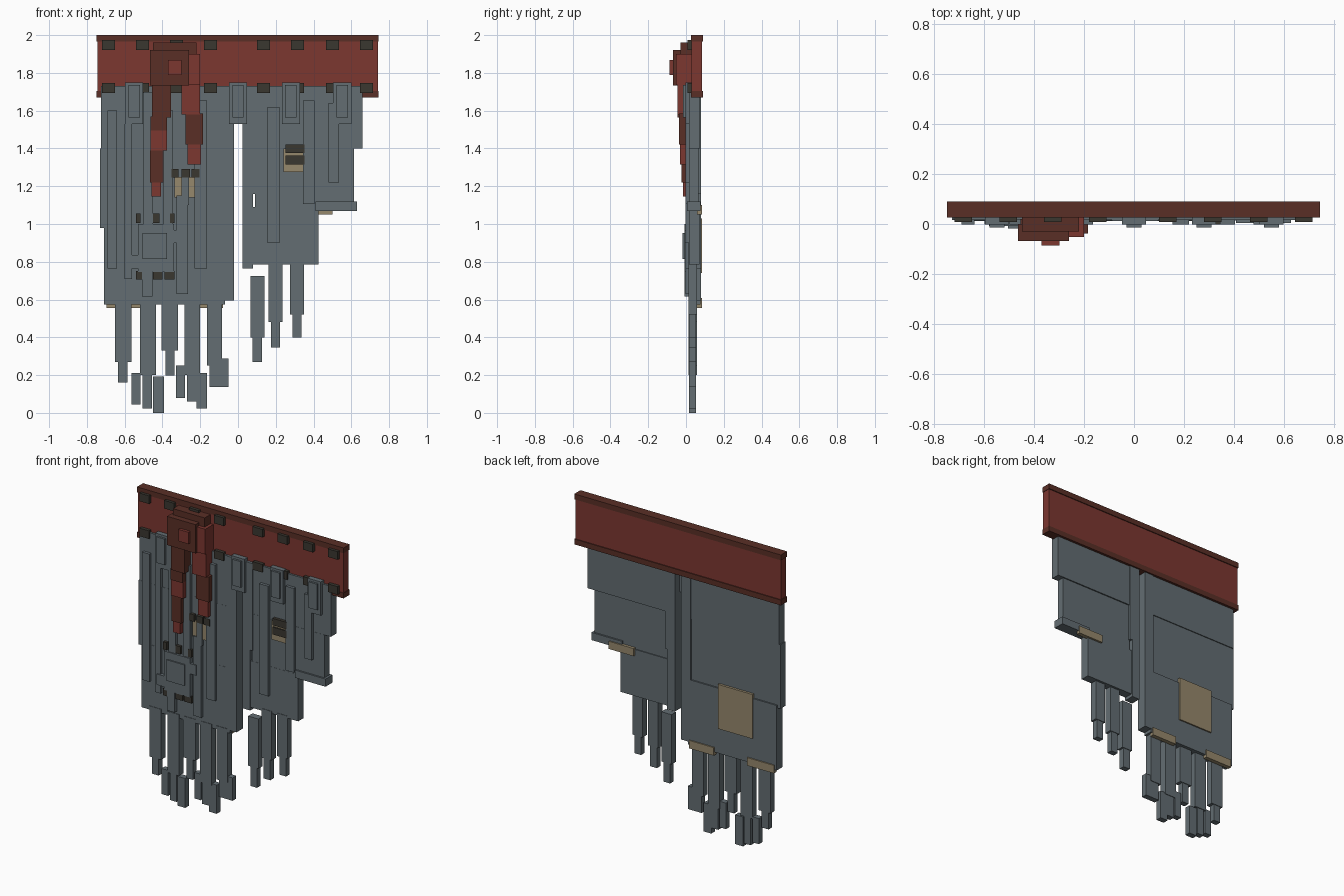
import bpy, bmesh
from mathutils import Matrix, Vector

cube = bpy.data.objects.get("Cube")
if cube:
    bpy.data.objects.remove(cube, do_unlink=True)


def material(name, rgb):
    lin = [((c / 255 + 0.055) / 1.055) ** 2.4 for c in rgb] + [1.0]
    m = bpy.data.materials.new(name)
    m.use_nodes = True
    m.diffuse_color = lin
    m.node_tree.nodes["Principled BSDF"].inputs["Base Color"].default_value = lin
    return m


RED = material("red", (124, 55, 48))
MAROON = material("dark red", (90, 47, 38))
SLATE = material("slate grey", (99, 109, 114))
DARK = material("dark brown", (58, 55, 48))
TAN = material("tan", (150, 136, 108))


def boxes(name, mat, y0, y1, rects):
    """One object made of boxes given as (x0, x1, z0, z1), sharing a depth."""
    bm = bmesh.new()
    for x0, x1, z0, z1 in rects:
        mid = Vector(((x0 + x1) / 2, (y0 + y1) / 2, (z0 + z1) / 2))
        size = Matrix.Diagonal((x1 - x0, y1 - y0, z1 - z0, 1))
        bmesh.ops.create_cube(bm, size=1, matrix=Matrix.Translation(mid) @ size)
    mesh = bpy.data.meshes.new(name)
    bm.to_mesh(mesh)
    bm.free()
    mesh.materials.append(mat)
    ob = bpy.data.objects.new(name, mesh)
    bpy.context.collection.objects.link(ob)
    return ob


# Header bar with trims and two rows of clips
boxes("header_panel", RED, 0.03, 0.084, [(-0.745, 0.742, 1.7, 1.97)])
boxes("header_trim", MAROON, 0.027, 0.09,
      [(-0.75, 0.745, 1.965, 2.0), (-0.75, 0.745, 1.67, 1.705)])
clip_x = (-0.685, -0.505, -0.325, -0.145, 0.135, 0.315, 0.5, 0.68)
boxes("clips", DARK, 0.008, 0.04,
      [(x - 0.035, x + 0.035, z, z + 0.053) for x in clip_x for z in (1.693, 1.922)])

# Wide cloth panel: thick top, thin middle, thick hem, and an edge column
boxes("wide_cloth_top", SLATE, 0.017, 0.074, [(-0.725, -0.085, 1.4, 1.73)])
boxes("wide_cloth_middle", SLATE, 0.016, 0.068, [(-0.73, -0.085, 0.98, 1.4)])
boxes("wide_cloth_hem", SLATE, 0.015, 0.077, [(-0.71, -0.07, 0.575, 1.0)])
boxes("wide_cloth_edge", SLATE, 0.012, 0.08, [(-0.088, -0.02, 0.595, 1.73)])

# Narrow cloth panel
boxes("narrow_cloth_top", SLATE, 0.017, 0.074, [(0.09, 0.66, 1.4, 1.73)])
boxes("narrow_cloth_middle", SLATE, 0.016, 0.066, [(0.09, 0.615, 1.07, 1.4)])
boxes("narrow_cloth_hem", SLATE, 0.015, 0.072, [(0.08, 0.425, 0.785, 1.09)])
boxes("narrow_cloth_edge", SLATE, 0.012, 0.08,
      [(0.025, 0.08, 0.765, 1.24), (0.025, 0.097, 1.16, 1.73)])
boxes("side_hem", SLATE, 0.005, 0.077, [(0.41, 0.63, 1.07, 1.12)])

# Raised folds on the cloth fronts
boxes("cloth_folds", SLATE, -0.002, 0.03, [
    (-0.692, -0.64, 0.765, 1.6), (-0.6, -0.56, 0.71, 1.53), (-0.5, -0.45, 0.9, 1.7),
    (-0.395, -0.345, 0.9, 1.6), (-0.325, -0.265, 0.63, 1.15), (-0.3, -0.26, 1.1, 1.245),
    (-0.23, -0.165, 0.765, 1.655), (0.155, 0.22, 0.9, 1.62),
    (0.345, 0.405, 1.105, 1.655), (0.48, 0.535, 1.22, 1.64)])

# Hanging loops over the lower edge of the bar
loop_x = (-0.55, 0.0, 0.28, 0.552)
boxes("loop_backs", SLATE, -0.002, 0.03,
      [(x - 0.048, x + 0.048, 1.53, 1.75) for x in loop_x])
boxes("loop_fronts", SLATE, -0.015, 0.0,
      [(x - 0.03, x + 0.03, 1.565, 1.735) for x in loop_x])

# Tattered strips below the wide panel: broad part, then frayed tips
boxes("wide_strips", SLATE, 0.012, 0.057, [
    (-0.65, -0.565, 0.27, 0.6), (-0.52, -0.435, 0.2, 0.6), (-0.405, -0.317, 0.33, 0.6),
    (-0.282, -0.2, 0.2, 0.6), (-0.165, -0.085, 0.25, 0.6)])
boxes("wide_strip_tips", SLATE, 0.016, 0.053, [
    (-0.635, -0.585, 0.16, 0.3), (-0.565, -0.517, 0.045, 0.212),
    (-0.505, -0.455, 0.022, 0.22), (-0.45, -0.393, 0.0, 0.192),
    (-0.385, -0.337, 0.198, 0.35), (-0.327, -0.28, 0.08, 0.25),
    (-0.27, -0.22, 0.06, 0.22), (-0.22, -0.165, 0.022, 0.21),
    (-0.15, -0.05, 0.138, 0.288)])

# Tattered strips below the narrow panel
for x, tops, step, tip in ((0.102, 0.725, 0.4, 0.27), (0.198, 0.8, 0.48, 0.345),
                           (0.312, 0.8, 0.52, 0.4)):
    boxes("narrow_strip", SLATE, 0.012, 0.057, [(x - 0.037, x + 0.037, step, tops)])
    boxes("narrow_strip_tip", SLATE, 0.016, 0.053, [(x - 0.024, x + 0.024, tip, step + 0.02)])

# Patches and stitches
boxes("back_patch", TAN, 0.07, 0.086, [(-0.54, -0.29, 0.74, 1.03)])
boxes("hem_patches", TAN, 0.058, 0.085, [
    (-0.695, -0.5, 0.555, 0.607), (-0.26, -0.08, 0.555, 0.607), (0.32, 0.5, 1.05, 1.1)])
boxes("front_patches", TAN, 0.006, 0.03, [(0.24, 0.35, 1.275, 1.4), (-0.335, -0.222, 1.14, 1.25)])
boxes("stitches", DARK, -0.003, 0.03, [
    (0.252, 0.352, 1.375, 1.42), (0.252, 0.352, 1.315, 1.363),
    (-0.352, -0.315, 1.245, 1.29), (-0.3, -0.255, 1.245, 1.29), (-0.247, -0.203, 1.245, 1.29),
    (-0.54, -0.515, 1.005, 1.055), (-0.45, -0.415, 1.005, 1.055), (-0.36, -0.335, 1.005, 1.055),
    (-0.54, -0.5, 0.705, 0.75), (-0.45, -0.4, 0.705, 0.75), (-0.388, -0.335, 0.705, 0.75)])

# Stepped ornament on the wide panel
boxes("ornament_base", SLATE, -0.009, 0.03, [
    (-0.53, -0.34, 0.745, 1.0), (-0.582, -0.525, 0.765, 0.835),
    (-0.345, -0.298, 0.9, 0.967), (-0.508, -0.452, 0.617, 0.75)])
boxes("ornament_front", SLATE, -0.018, 0.0, [(-0.505, -0.376, 0.815, 0.952)])

# Knot on the bar
boxes("knot_back", MAROON, -0.03, 0.035, [(-0.45, -0.22, 1.75, 1.96)])
boxes("knot_side", RED, -0.053, 0.035, [(-0.45, -0.2, 1.735, 1.9)])
boxes("knot_front", MAROON, -0.068, 0.0, [(-0.465, -0.26, 1.732, 1.92)])
boxes("knot_stud", RED, -0.087, -0.06, [(-0.371, -0.298, 1.79, 1.867)])

# Two ribbon tails stepping down from the knot
left_tail = [(MAROON, -0.455, -0.355, 1.565, 1.74), (MAROON, -0.462, -0.375, 1.495, 1.57),
             (RED, -0.462, -0.375, 1.39, 1.5), (MAROON, -0.465, -0.394, 1.22, 1.39),
             (RED, -0.457, -0.407, 1.145, 1.22)]
right_tail = [(RED, -0.3, -0.2, 1.58, 1.74), (MAROON, -0.277, -0.185, 1.42, 1.585),
              (RED, -0.267, -0.197, 1.315, 1.42)]
for name, tail in (("left_ribbon", left_tail), ("right_ribbon", right_tail)):
    for i, (mat, *rect) in enumerate(tail):
        boxes(name, mat, -0.045 + 0.007 * i, 0.02, [rect])
